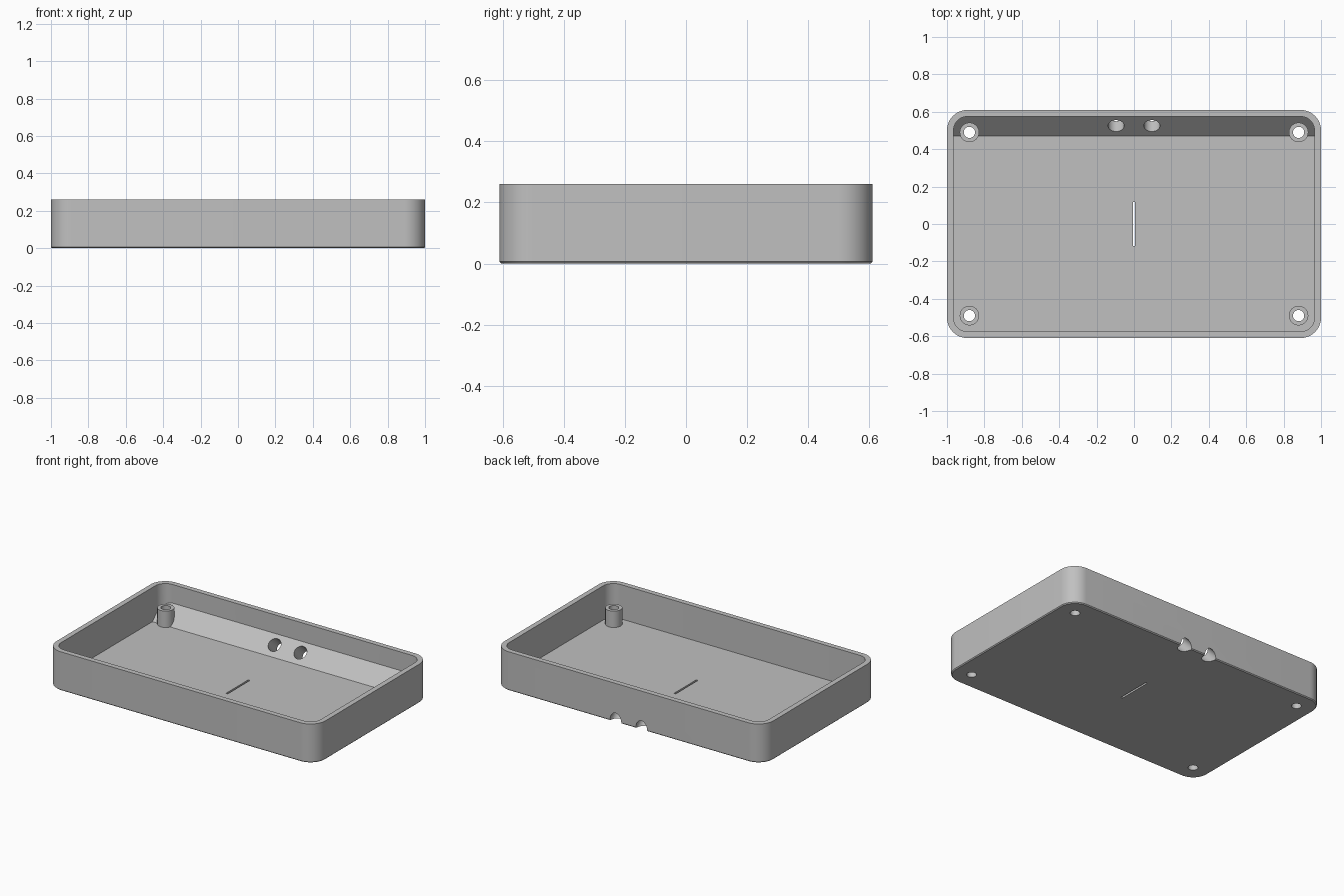
import bpy, bmesh, math
from mathutils import Matrix, Vector

cube = bpy.data.objects.get("Cube")
if cube:
    bpy.data.objects.remove(cube, do_unlink=True)

HALF_X, HALF_Y, HEIGHT = 1.0, 0.61, 0.26
WALL, FLOOR, CORNER = 0.035, 0.03, 0.11
POST_X, POST_Y = 0.88, 0.49

grey = bpy.data.materials.new("light_grey")
grey.use_nodes = True
colour = (0.53, 0.53, 0.53, 1)
grey.diffuse_color = colour
grey.node_tree.nodes["Principled BSDF"].inputs["Base Color"].default_value = colour


def make_object(name, bm):
    bmesh.ops.recalc_face_normals(bm, faces=bm.faces)
    mesh = bpy.data.meshes.new(name)
    bm.to_mesh(mesh)
    bm.free()
    mesh.materials.append(grey)
    obj = bpy.data.objects.new(name, mesh)
    bpy.context.collection.objects.link(obj)
    return obj


def rounded_prism(hx, hy, radius, z0, z1, steps=12):
    """Solid rounded rectangle between two heights."""
    bm = bmesh.new()
    verts = []
    for quarter, (sx, sy) in enumerate([(1, 1), (-1, 1), (-1, -1), (1, -1)]):
        for i in range(steps + 1):
            a = math.pi / 2 * (quarter + i / steps)
            verts.append(bm.verts.new((sx * (hx - radius) + radius * math.cos(a),
                                       sy * (hy - radius) + radius * math.sin(a), z0)))
    base = bm.faces.new(verts)
    top = bmesh.ops.extrude_face_region(bm, geom=[base], use_keep_orig=True)
    bmesh.ops.translate(bm, vec=(0, 0, z1 - z0),
                        verts=[v for v in top["geom"] if isinstance(v, bmesh.types.BMVert)])
    bmesh.ops.recalc_face_normals(bm, faces=bm.faces)
    return bm


def add_cylinder(bm, centre, radius, length, tilt=0.0):
    matrix = Matrix.Translation(centre) @ Matrix.Rotation(tilt, 4, "X")
    bmesh.ops.create_cone(bm, cap_ends=True, segments=40, radius1=radius,
                          radius2=radius, depth=length, matrix=matrix)


def combine(target, tool, operation):
    mod = target.modifiers.new(operation.lower(), "BOOLEAN")
    mod.operation, mod.solver, mod.object = operation, "EXACT", tool
    bpy.context.view_layer.objects.active = target
    bpy.ops.object.modifier_apply(modifier=mod.name)
    bpy.data.objects.remove(tool, do_unlink=True)


# Outer body with a fine chamfer around the base
bm = rounded_prism(HALF_X, HALF_Y, CORNER, 0, HEIGHT)
rim = [e for e in bm.edges if all(v.co.z < 0.001 for v in e.verts)]
bmesh.ops.bevel(bm, geom=rim, offset=0.006, segments=1, affect="EDGES")
tray = make_object("enclosure_tray", bm)

# Cavity, clipped so a 45 degree ramp remains along the back
bm = rounded_prism(HALF_X - WALL, HALF_Y - WALL, CORNER - WALL, FLOOR, HEIGHT + 0.05)
bmesh.ops.bisect_plane(bm, geom=bm.verts[:] + bm.edges[:] + bm.faces[:], dist=1e-5,
                       plane_co=(0, 0.47, FLOOR), plane_no=Vector((0, 1, -1)).normalized(),
                       clear_outer=True)
bmesh.ops.holes_fill(bm, edges=[e for e in bm.edges if e.is_boundary], sides=0)
combine(tray, make_object("cavity_cutter", bm), "DIFFERENCE")

# Corner screw posts
corners = [(sx * POST_X, sy * POST_Y) for sx in (-1, 1) for sy in (-1, 1)]
bm = bmesh.new()
for x, y in corners:
    add_cylinder(bm, (x, y, 0.0775), 0.052, 0.125)
combine(tray, make_object("screw_posts", bm), "UNION")

# Screw holes, slanted cable holes and centre slot
bm = bmesh.new()
for x, y in corners:
    add_cylinder(bm, (x, y, 0.1), 0.03, 0.4)
for x in (-0.096, 0.096):
    add_cylinder(bm, (x, 0.5675, 0.0425), 0.043, 0.3, math.radians(45))
bmesh.ops.create_cube(bm, size=1, matrix=Matrix.Diagonal((0.013, 0.236, 0.2, 1)))
combine(tray, make_object("hole_cutter", bm), "DIFFERENCE")

# Smooth curves, sharp edges
bpy.ops.object.select_all(action="DESELECT")
tray.select_set(True)
bpy.context.view_layer.objects.active = tray
bpy.ops.object.shade_smooth_by_angle(angle=math.radians(30))
